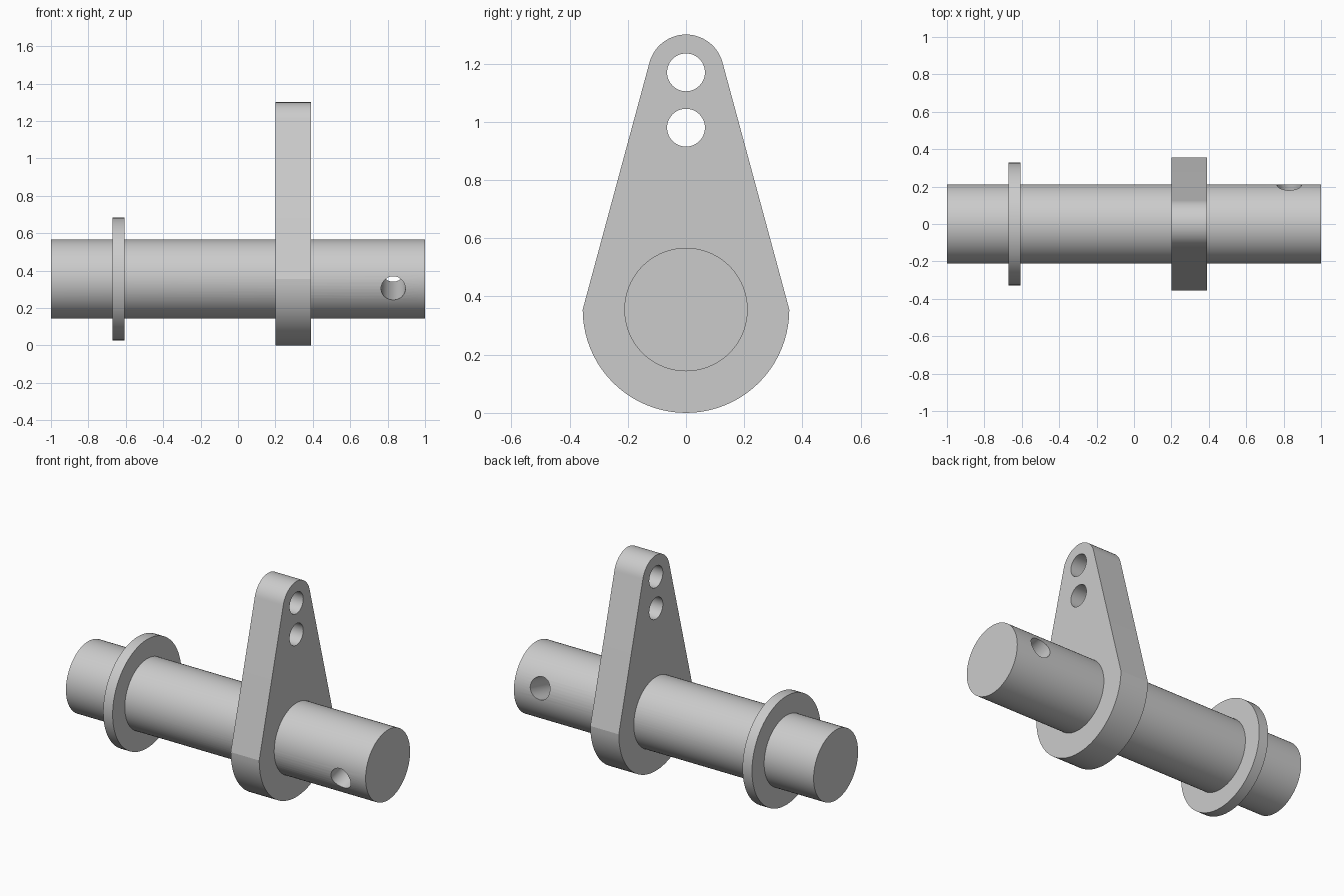
import bpy, bmesh, math

if "Cube" in bpy.data.objects:
    bpy.data.objects.remove(bpy.data.objects["Cube"])

AXIS_Z = 0.355      # height of the shaft centreline
SIDES = 72


def arc(cz, r, a0, a1, n):
    """Points (y, z) on an arc centred at y = 0."""
    return [(r * math.cos(a0 + (a1 - a0) * i / n),
             cz + r * math.sin(a0 + (a1 - a0) * i / n)) for i in range(n + 1)]


def circle(cz, r, n=SIDES):
    return arc(cz, r, 0, 2 * math.pi, n)[:-1]


def extrude_x(name, profile, x0, x1):
    """Closed (y, z) profile extruded along x into a solid."""
    bm = bmesh.new()
    face = bm.faces.new([bm.verts.new((x0, y, z)) for y, z in profile])
    ext = bmesh.ops.extrude_face_region(bm, geom=[face])
    moved = [v for v in ext["geom"] if isinstance(v, bmesh.types.BMVert)]
    bmesh.ops.translate(bm, vec=(x1 - x0, 0, 0), verts=moved)
    bmesh.ops.recalc_face_normals(bm, faces=bm.faces)
    mesh = bpy.data.meshes.new(name)
    bm.to_mesh(mesh)
    bm.free()
    obj = bpy.data.objects.new(name, mesh)
    bpy.context.collection.objects.link(obj)
    return obj


def activate(obj):
    bpy.ops.object.select_all(action='DESELECT')
    obj.select_set(True)
    bpy.context.view_layer.objects.active = obj


def cut(obj, cutter):
    cutter.hide_render = True
    mod = obj.modifiers.new("hole", 'BOOLEAN')
    mod.operation = 'DIFFERENCE'
    mod.solver = 'EXACT'
    mod.object = cutter
    activate(obj)
    bpy.ops.object.modifier_apply(modifier=mod.name)
    bpy.data.objects.remove(cutter)


# Shaft with a tilted pin hole near its right end
shaft = extrude_x("shaft", circle(AXIS_Z, 0.212), -1, 1)
bpy.ops.mesh.primitive_cylinder_add(
    vertices=48, radius=0.065, depth=0.8, location=(0.83, 0, AXIS_Z),
    rotation=(math.radians(90 + 14), 0, 0))
cut(shaft, bpy.context.object)

# Thin collar near the left end
collar = extrude_x("collar", circle(AXIS_Z, 0.328), -0.67, -0.607)

# Tapered lever arm: wide half-round foot, small rounded tip, two holes
tip = math.radians(15)
profile = (arc(AXIS_Z, 0.355, math.pi, 2 * math.pi, 40)
           + arc(1.17, 0.13, tip, math.pi - tip, 28))
lever = extrude_x("lever_arm", profile, 0.2, 0.39)
for z in (0.98, 1.17):
    cut(lever, extrude_x("lever_hole_cutter", circle(z, 0.065, 48), 0.1, 0.5))

# Smooth round surfaces, crisp rims
for obj in (shaft, collar, lever):
    activate(obj)
    bpy.ops.object.shade_smooth_by_angle(angle=math.radians(12))
